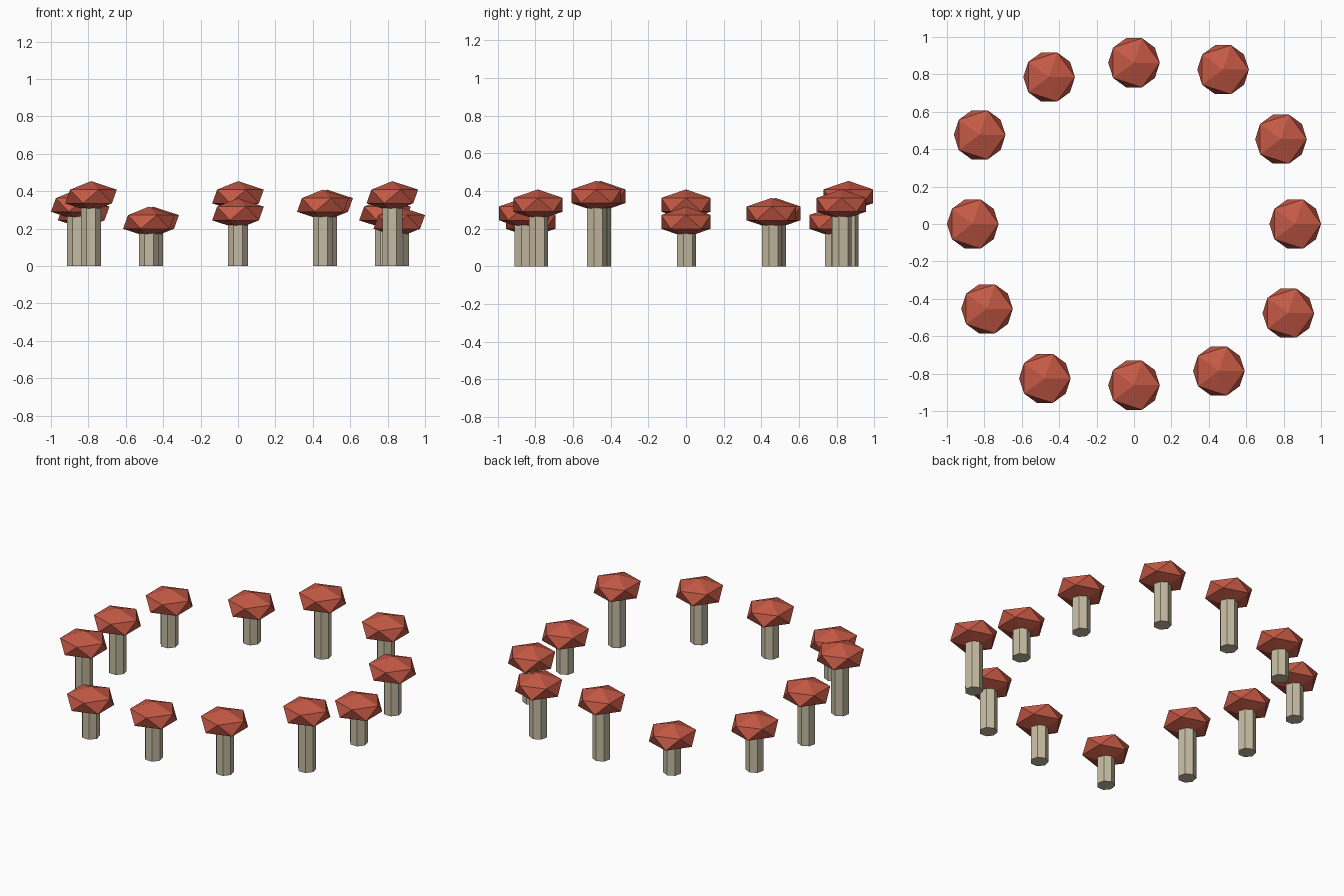
import bpy, math

if "Cube" in bpy.data.objects:
    bpy.data.objects.remove(bpy.data.objects["Cube"])

COUNT = 12
CAP_R, CAP_SQUASH = 0.1543, 0.53
STEM_R = 0.0544


def material(name, colour):
    mat = bpy.data.materials.new(name)
    mat.diffuse_color = colour
    mat.use_nodes = True
    mat.node_tree.nodes["Principled BSDF"].inputs["Base Color"].default_value = mat.diffuse_color
    return mat


cap_mat = material("cap_red", (0.56, 0.10, 0.06, 1))
stem_mat = material("stem_cream", (0.56, 0.50, 0.36, 1))


def mushroom(i, x, y, height):
    # Seven-sided stem standing on the ground, ending inside the cap
    bpy.ops.mesh.primitive_cylinder_add(vertices=7, radius=STEM_R, depth=height,
                                        location=(x, y, height / 2))
    stem = bpy.context.object
    stem.name = f"mushroom_stem_{i + 1}"
    stem.data.materials.append(stem_mat)

    # Flattened faceted cap
    bpy.ops.mesh.primitive_ico_sphere_add(subdivisions=1, radius=CAP_R,
                                          location=(x, y, height))
    cap = bpy.context.object
    cap.name = f"mushroom_cap_{i + 1}"
    cap.scale.z = CAP_SQUASH
    cap.data.materials.append(cap_mat)


# Ring of mushrooms: distance repeats every three, height every four
for i in range(COUNT):
    angle = math.tau * i / COUNT
    ring_r = 0.862 + 0.0454 * (i % 3)
    mushroom(i, ring_r * math.cos(angle), ring_r * math.sin(angle),
             0.236 + 0.0454 * (i % 4))
